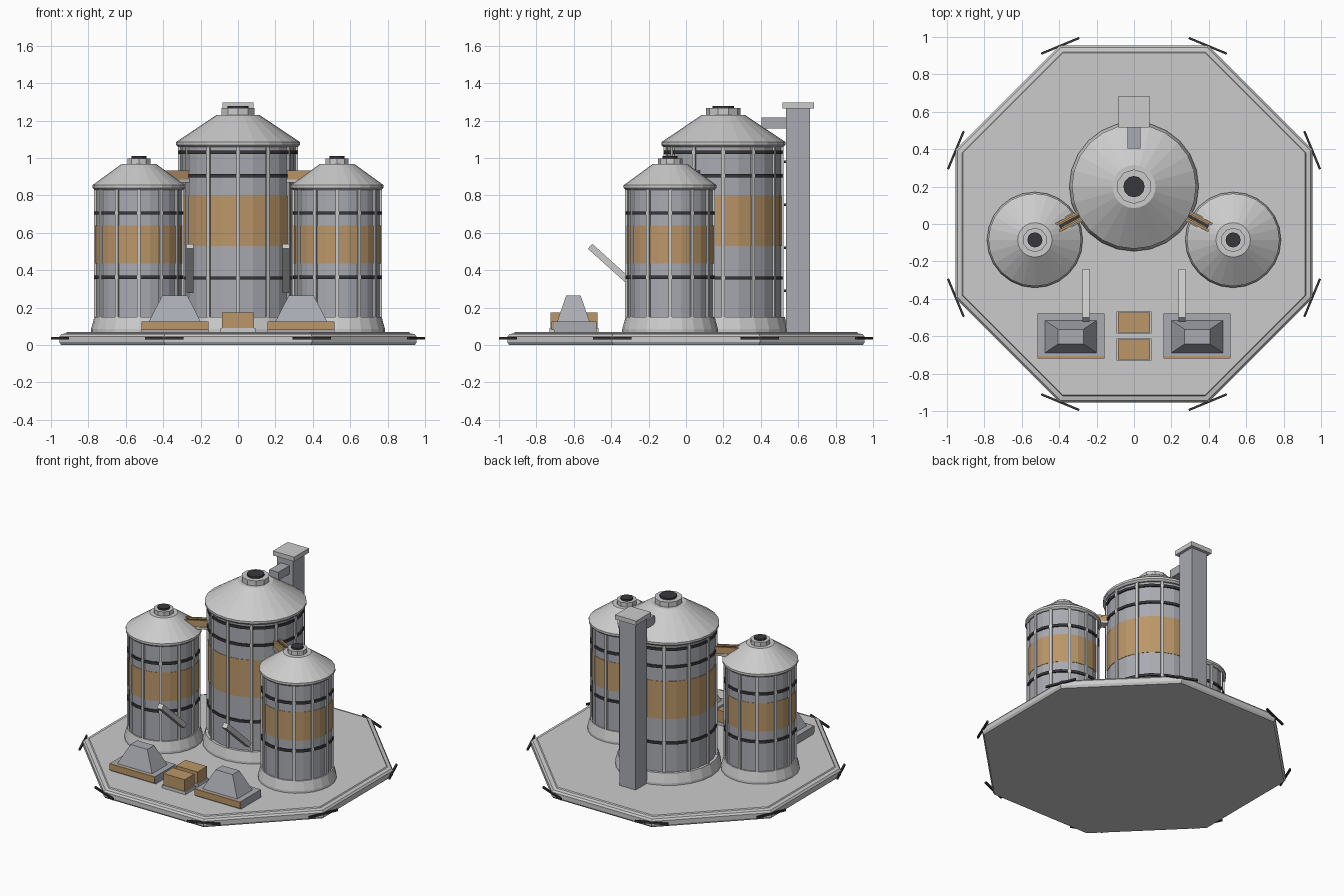
import bpy, bmesh
from math import sin, cos, pi, radians, atan2, hypot
from mathutils import Vector

if "Cube" in bpy.data.objects:
    bpy.data.objects.remove(bpy.data.objects["Cube"])


def material(name, rgb):
    m = bpy.data.materials.new(name)
    m.diffuse_color = (*rgb, 1)
    m.use_nodes = True
    m.node_tree.nodes["Principled BSDF"].inputs["Base Color"].default_value = m.diffuse_color
    return m


TAN = material("tan_paint", (0.50, 0.31, 0.14))
DARK = material("dark_rubber", (0.04, 0.04, 0.045))
STEEL = material("blue_steel", (0.40, 0.41, 0.45))


def finish(name, bm, loc=(0, 0, 0), rot=(0, 0, 0), mat=None):
    bmesh.ops.recalc_face_normals(bm, faces=bm.faces[:])
    me = bpy.data.meshes.new(name)
    bm.to_mesh(me)
    bm.free()
    ob = bpy.data.objects.new(name, me)
    ob.location, ob.rotation_euler = loc, rot
    if mat:
        me.materials.append(mat)
    bpy.context.collection.objects.link(ob)
    return ob


def lathe(name, profile, x=0, y=0, sides=24, mat=None, phase=0.0):
    """Closed solid of revolution from (radius, z) points."""
    bm = bmesh.new()
    rings = [[bm.verts.new((r * cos(phase + 2 * pi * i / sides),
                            r * sin(phase + 2 * pi * i / sides), z))
              for i in range(sides)] for r, z in profile]
    for a, b in zip(rings, rings[1:]):
        for i in range(sides):
            j = (i + 1) % sides
            bm.faces.new((a[i], a[j], b[j], b[i]))
    bm.faces.new(rings[0])
    bm.faces.new(rings[-1])
    return finish(name, bm, (x, y, 0), mat=mat)


def box(name, loc, size, rot=(0, 0, 0), mat=None, taper=None):
    """Box; taper gives the (x, y) scale of the top face."""
    bm = bmesh.new()
    bmesh.ops.create_cube(bm, size=1)
    for v in bm.verts:
        if taper and v.co.z > 0:
            v.co.x *= taper[0]
            v.co.y *= taper[1]
        v.co = Vector(size) * v.co
    return finish(name, bm, loc, rot, mat)


def silo(name, x, y, r, foot, top, band, hoops, roof, collar, cap):
    # Foot, shell and painted band
    lathe(name + "_foot", [(foot, 0.07), (foot, 0.085), (foot - 0.018, 0.15)], x, y)
    lathe(name + "_shell", [(r, 0.07), (r, top)], x, y, mat=STEEL)
    lathe(name + "_band", [(r + 0.003, band[0]), (r + 0.003, band[1])], x, y, mat=TAN)
    # Dark hoops
    for i, z in enumerate(hoops):
        lathe(f"{name}_hoop_{i}", [(r + 0.009, z - 0.009), (r + 0.009, z + 0.009)], x, y, mat=DARK)
    # Vertical ribs
    for i in range(12):
        a = i * pi / 6
        box(f"{name}_rib_{i}", (x + r * cos(a), y + r * sin(a), (0.15 + top) / 2),
            (0.022, 0.018, top - 0.15), (0, 0, a))
    # Conical roof with eaves, collar and vent
    eave, neck, peak = roof
    lathe(name + "_roof", [(eave - 0.012, top - 0.012), (eave, top), (eave, top + 0.015),
                           (neck, peak)], x, y)
    lathe(name + "_collar", [(collar, peak - 0.012), (collar, cap - 0.012)], x, y, 10, phase=pi / 10)
    lathe(name + "_vent", [(collar * 0.62, cap - 0.02), (collar * 0.62, cap)], x, y, 12, mat=DARK)


# Octagonal base with bevelled rim
k = 1 / cos(pi / 8)
lathe("base", [(0.945 * k, 0), (0.955 * k, 0.015), (0.955 * k, 0.045), (0.945 * k, 0.058),
               (0.92 * k, 0.063), (0.915 * k, 0.07)], sides=8, phase=pi / 8)
# Dark bumper strips on the corners
for i in range(8):
    a = pi / 8 + i * pi / 4
    box(f"corner_strip_{i}", (1.031 * cos(a), 1.031 * sin(a), 0.036),
        (0.012, 0.22, 0.014), (0, 0, a), DARK)

# Silos
MAIN, SIDE = (0, 0.2), (0.53, -0.085)
silo("main_silo", *MAIN, 0.309, 0.346, 1.07, (0.53, 0.80), (0.358, 0.905, 1.03),
     (0.332, 0.115, 1.23), 0.092, 1.278)
for s, side in ((-1, "left"), (1, "right")):
    silo(side + "_silo", s * SIDE[0], SIDE[1], 0.229, 0.256, 0.84, (0.435, 0.64), (0.363, 0.706),
         (0.248, 0.092, 0.968), 0.065, 1.01)

    # Transfer chute between silos
    d = Vector((s * SIDE[0], SIDE[1] - MAIN[1]))
    a = atan2(d.y, d.x)
    d.normalize()
    c = Vector(MAIN) + d * 0.40
    n = Vector((-d.y, d.x))
    box(side + "_chute_tray", (c.x, c.y, 0.878), (0.18, 0.062, 0.016), (0, 0, a))
    box(side + "_chute", (c.x, c.y, 0.903), (0.18, 0.05, 0.036), (0, 0, a), TAN)
    for j in (-1, 1):
        p = c + n * 0.02 * j
        box(f"{side}_chute_rail_{j}", (p.x, p.y, 0.925), (0.18, 0.012, 0.014), (0, 0, a), TAN)
    box(side + "_chute_belt", (c.x, c.y, 0.922), (0.18, 0.018, 0.005), (0, 0, a), DARK)

    # Slanted discharge spout
    box(side + "_spout", (s * 0.257, -0.382, 0.41), (0.038, 0.352, 0.035), (radians(-42), 0, 0))

    # Loading hopper: base tray, rim, tan front panel, tapered top
    hx = s * 0.338
    box(side + "_hopper_tray", (hx, -0.592, 0.098), (0.358, 0.225, 0.056), mat=STEEL)
    box(side + "_hopper_panel", (hx, -0.711, 0.103), (0.358, 0.014, 0.046), mat=TAN)
    box(side + "_hopper", (hx, -0.602, 0.193), (0.28, 0.176, 0.142), mat=STEEL, taper=(0.48, 0.44))

# Crates on pallets
for i, y in enumerate((-0.527, -0.671)):
    box(f"pallet_{i}", (0, y, 0.08), (0.188, 0.118, 0.022))
    box(f"crate_{i}", (0, y, 0.132), (0.17, 0.108, 0.084), mat=TAN)

# Elevator leg at the back with cap, head spout and rungs
box("elevator_leg", (0, 0.598, 0.667), (0.128, 0.128, 1.196), mat=STEEL)
box("elevator_cap", (0, 0.6, 1.28), (0.168, 0.168, 0.032))
box("elevator_spout", (0, 0.475, 1.187), (0.072, 0.14, 0.06), mat=STEEL)
for i in range(4):
    box(f"elevator_clamp_{i}", (0, 0.53, 0.29 + 0.23 * i), (0.08, 0.014, 0.014), mat=DARK)
